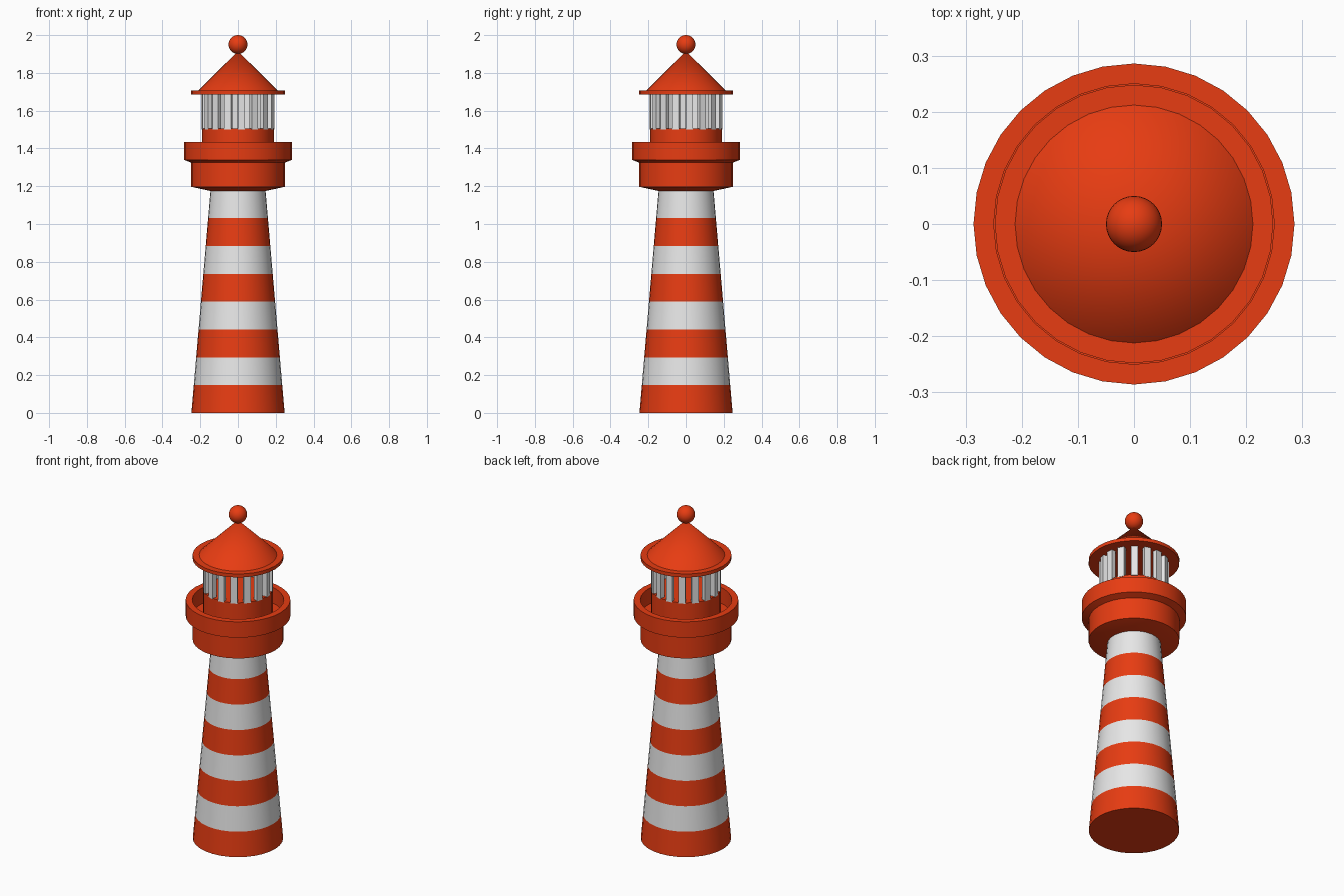
import bpy, bmesh, math
from mathutils import Matrix

if "Cube" in bpy.data.objects:
    bpy.data.objects.remove(bpy.data.objects["Cube"])

SEGMENTS = 32


def material(name, rgb):
    m = bpy.data.materials.new(name)
    m.diffuse_color = (*rgb, 1)
    m.use_nodes = True
    m.node_tree.nodes["Principled BSDF"].inputs["Base Color"].default_value = m.diffuse_color
    return m


RED = material("orange_red", (0.8, 0.045, 0.006))
WHITE = material("white", (0.8, 0.8, 0.8))


def finish(bm, name, *mats, smooth=True):
    bmesh.ops.recalc_face_normals(bm, faces=bm.faces[:])
    mesh = bpy.data.meshes.new(name)
    bm.to_mesh(mesh)
    bm.free()
    obj = bpy.data.objects.new(name, mesh)
    bpy.context.collection.objects.link(obj)
    for m in mats:
        mesh.materials.append(m)
    if smooth:
        bpy.ops.object.select_all(action='DESELECT')
        obj.select_set(True)
        bpy.context.view_layer.objects.active = obj
        bpy.ops.object.shade_smooth_by_angle(angle=math.radians(30))
    return obj


def lathe(profile):
    """Revolve (radius, z) points around z; open ends become flat caps."""
    bm = bmesh.new()
    rings = []
    for r, z in profile:
        if r == 0:
            rings.append([bm.verts.new((0, 0, z))] * SEGMENTS)
        else:
            rings.append([bm.verts.new((r * math.cos(a), r * math.sin(a), z))
                          for a in (2 * math.pi * i / SEGMENTS for i in range(SEGMENTS))])
    for low, high in zip(rings, rings[1:]):
        for i in range(SEGMENTS):
            j = (i + 1) % SEGMENTS
            corners = dict.fromkeys((low[i], low[j], high[j], high[i]))
            bm.faces.new(list(corners))
    for ring, (r, z) in ((rings[0], profile[0]), (rings[-1], profile[-1])):
        if r > 0:
            bm.faces.new(ring)
    return bm


# Tapered tower with eight alternating bands
BANDS, TOWER_H = 8, 1.178
tower = lathe([(0.247 - 0.101 * k / BANDS, TOWER_H * k / BANDS) for k in range(BANDS + 1)])
for f in tower.faces:
    band = int(f.calc_center_median().z / TOWER_H * BANDS)
    f.material_index = band % 2 if len(f.verts) == 4 else 0
finish(tower, "striped_tower", RED, WHITE)

# Gallery: drum, overhanging parapet and sunken walkway
finish(lathe([(0.146, 1.175), (0.248, 1.197), (0.248, 1.325), (0.286, 1.34),
              (0.286, 1.435), (0.25, 1.435), (0.25, 1.34), (0.18, 1.34)]),
       "gallery", RED)

# Lantern room base
finish(lathe([(0.19, 1.335), (0.19, 1.505)]), "lantern_base", RED)

# Ring of upright lantern bars
BARS = 16
bars = bmesh.new()
for k in range(BARS):
    turn = Matrix.Rotation(2 * math.pi * (k + 0.25) / BARS, 4, 'Z')
    place = Matrix.Translation((0.178, 0, 1.595))
    size = Matrix.Diagonal((0.026, 0.038, 0.19, 1))
    bmesh.ops.create_cube(bars, size=1, matrix=turn @ place @ size)
finish(bars, "lantern_bars", WHITE, smooth=False)

# Roof: flat brim and cone
finish(lathe([(0.248, 1.685), (0.248, 1.706), (0.212, 1.706), (0, 1.915)]), "roof", RED)

# Ball finial
ball = bmesh.new()
bmesh.ops.create_uvsphere(ball, u_segments=32, v_segments=16, radius=0.05,
                          matrix=Matrix.Translation((0, 0, 1.95)))
finish(ball, "roof_ball", RED)
